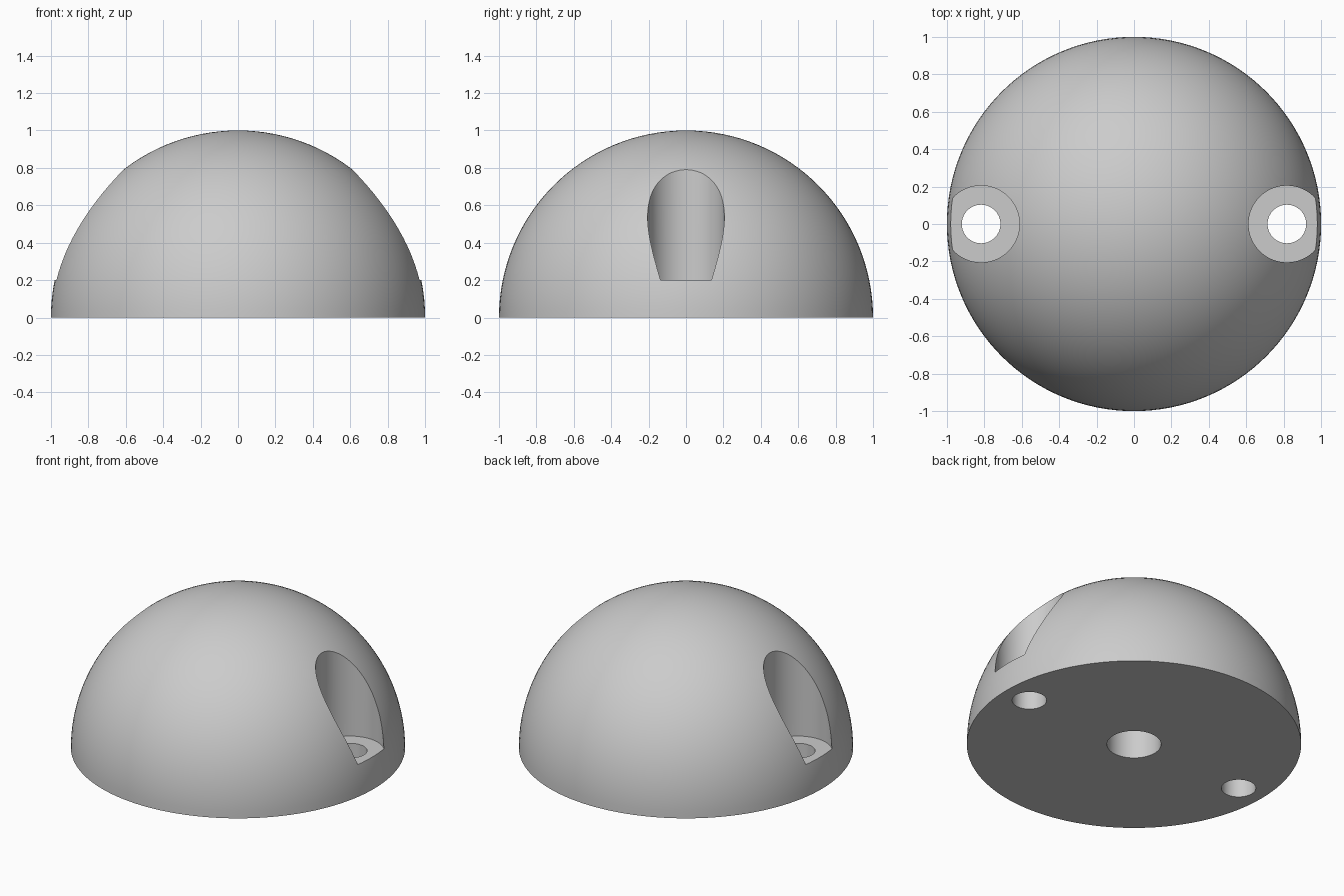
import bpy, bmesh, math

if "Cube" in bpy.data.objects:
    bpy.data.objects.remove(bpy.data.objects["Cube"], do_unlink=True)

BORE_X = 0.817      # distance of each screw hole from the centre
LEDGE_Z = 0.2       # height of the screw seat

grey = bpy.data.materials.new("plain grey")
grey.use_nodes = True
colour = (0.6, 0.6, 0.6, 1)
grey.diffuse_color = colour
grey.node_tree.nodes["Principled BSDF"].inputs["Base Color"].default_value = colour

# Dome: a sphere cut in half and closed with a flat base
bm = bmesh.new()
bmesh.ops.create_uvsphere(bm, u_segments=128, v_segments=64, radius=1)
cut = bmesh.ops.bisect_plane(bm, geom=bm.verts[:] + bm.edges[:] + bm.faces[:],
                             plane_co=(0, 0, 0), plane_no=(0, 0, 1),
                             clear_inner=True)
rim = [e for e in bm.edges if e.is_boundary]
bmesh.ops.contextual_create(bm, geom=rim)
bmesh.ops.recalc_face_normals(bm, faces=bm.faces[:])
mesh = bpy.data.meshes.new("dome")
bm.to_mesh(mesh)
bm.free()
dome = bpy.data.objects.new("dome", mesh)
bpy.context.collection.objects.link(dome)
mesh.materials.append(grey)


def drill(name, x, radius, bottom, top):
    """Cut a vertical round hole into the dome."""
    bpy.ops.mesh.primitive_cylinder_add(vertices=96, radius=radius, depth=top - bottom,
                                        location=(x, 0, (top + bottom) / 2))
    cutter = bpy.context.object
    cutter.name = name
    cutter.hide_render = True
    cutter.data.materials.append(grey)
    mod = dome.modifiers.new(name, 'BOOLEAN')
    mod.operation = 'DIFFERENCE'
    mod.solver = 'EXACT'
    mod.object = cutter
    bpy.context.view_layer.objects.active = dome
    bpy.ops.object.modifier_apply(modifier=name)
    bpy.data.objects.remove(cutter, do_unlink=True)


# Screw recesses with through holes on both sides
for side in (-1, 1):
    drill("recess_cutter", side * BORE_X, 0.205, LEDGE_Z, 1.5)
    drill("screw_hole_cutter", side * BORE_X, 0.103, -0.5, 0.5)

# Blind hole in the middle of the base
drill("base_hole_cutter", 0, 0.162, -0.5, 0.5)

# Smooth curved surfaces, crisp hole edges
bpy.ops.object.select_all(action='DESELECT')
dome.select_set(True)
bpy.context.view_layer.objects.active = dome
bpy.ops.object.shade_smooth_by_angle(angle=math.radians(30))
